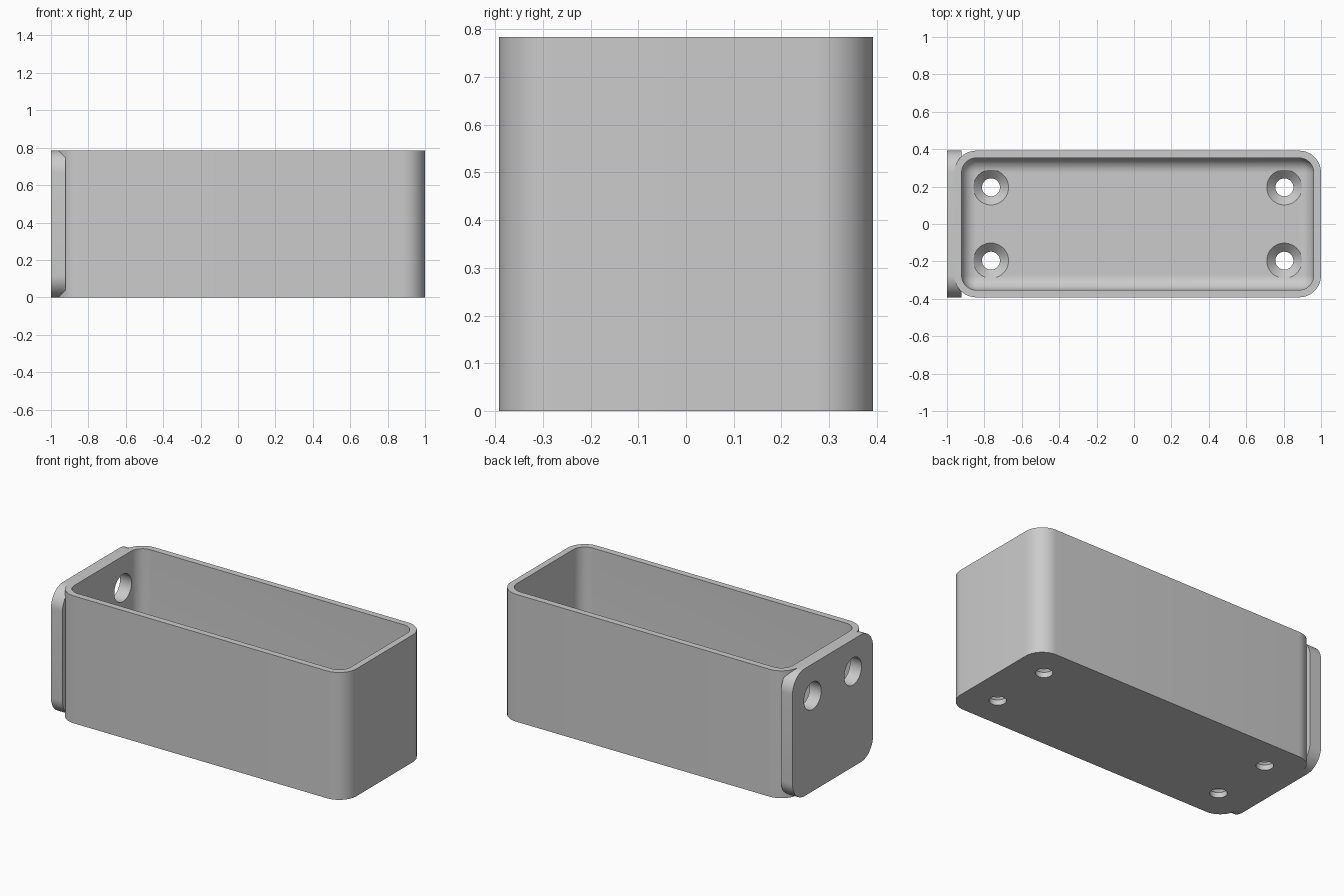
import bpy
import bmesh
import math
from mathutils import Matrix, Vector

cube = bpy.data.objects.get("Cube")
if cube:
    bpy.data.objects.remove(cube, do_unlink=True)

MM = 2 / 51                      # the box is 51 units long overall
WALL, FLOOR, PLATE = 1 * MM, 2 * MM, 2 * MM
HALF, HEIGHT = 10 * MM, 20 * MM
LEFT, RIGHT = -1 + WALL, 1.0     # x extent of the tray itself
CENTRE = (LEFT + RIGHT) / 2

grey = bpy.data.materials.new("plain grey")
grey.use_nodes = True
grey.diffuse_color = (0.6, 0.6, 0.6, 1)
grey.node_tree.nodes["Principled BSDF"].inputs["Base Color"].default_value = (0.6, 0.6, 0.6, 1)


def finish(name, bm):
    bmesh.ops.recalc_face_normals(bm, faces=bm.faces)
    mesh = bpy.data.meshes.new(name)
    bm.to_mesh(mesh)
    bm.free()
    mesh.materials.append(grey)
    obj = bpy.data.objects.new(name, mesh)
    bpy.context.collection.objects.link(obj)
    return obj


def rounded_box(name, low, high, radius, axis, round_bottom=False):
    """Box with the edges along one axis rounded, and the bottom rim if asked."""
    low, high = Vector(low), Vector(high)
    bm = bmesh.new()
    bmesh.ops.create_cube(bm, size=1)
    for v in bm.verts:
        v.co = (low + high) / 2 + v.co * (high - low)
    edges = []
    for e in bm.edges:
        a, b = (v.co for v in e.verts)
        along = abs((a - b).normalized()[axis]) > 0.9
        bottom = max(a.z, b.z) < low.z + 0.001
        if along or (round_bottom and bottom):
            edges.append(e)
    bmesh.ops.bevel(bm, geom=edges, offset=radius, offset_type='OFFSET',
                    segments=12, profile=0.5, affect='EDGES')
    return finish(name, bm)


def turned(name, profile, matrix):
    """Solid of revolution from (radius, height) pairs."""
    bm = bmesh.new()
    n = 48
    rings = [[bm.verts.new((r * math.cos(math.tau * i / n), r * math.sin(math.tau * i / n), z))
              for i in range(n)] for r, z in profile]
    for a, b in zip(rings, rings[1:]):
        for i in range(n):
            j = (i + 1) % n
            bm.faces.new((a[i], a[j], b[j], b[i]))
    bm.faces.new(rings[0])
    bm.faces.new(rings[-1])
    bm.transform(matrix)
    return finish(name, bm)


def combine(target, other, operation):
    mod = target.modifiers.new(operation, 'BOOLEAN')
    mod.operation, mod.solver, mod.object = operation, 'EXACT', other
    bpy.context.view_layer.objects.active = target
    bpy.ops.object.modifier_apply(modifier=mod.name)
    bpy.data.objects.remove(other, do_unlink=True)


# Tray shell joined with the end mounting plate
tray = rounded_box("tray_with_mounting_plate", (LEFT, -HALF, 0), (RIGHT, HALF, HEIGHT), 3 * MM, 2)
plate = rounded_box("mounting_plate", (-1, -HALF, 0), (-1 + PLATE, HALF, HEIGHT), 3 * MM, 0)
combine(tray, plate, 'UNION')

# Hollow inside with a filleted floor
cavity = rounded_box("cavity_cutter", (LEFT + WALL, -HALF + WALL, FLOOR),
                     (RIGHT - WALL, HALF - WALL, 1.2), 2 * MM, 2, round_bottom=True)
combine(tray, cavity, 'DIFFERENCE')

# Countersunk floor holes and plain holes through the plate
r_hole, r_sink, r_mount = 0.048, 0.094, 0.084
sink = [(r_hole, -0.1), (r_hole, FLOOR - (r_sink - r_hole)), (r_sink, FLOOR), (r_sink, 0.2)]
for side in (-1, 1):
    y = side * 5 * MM
    for end in (-1, 1):
        place = Matrix.Translation((CENTRE + end * 20 * MM, y, 0))
        combine(tray, turned("floor_hole_cutter", sink, place), 'DIFFERENCE')
    place = Matrix.Translation((-1, y, 15 * MM)) @ Matrix.Rotation(math.pi / 2, 4, 'Y')
    combine(tray, turned("plate_hole_cutter", [(r_mount, -0.1), (r_mount, 0.2)], place), 'DIFFERENCE')

# Smooth the rounded corners, keep the rims sharp
bpy.ops.object.select_all(action='DESELECT')
tray.select_set(True)
bpy.context.view_layer.objects.active = tray
bpy.ops.object.shade_smooth_by_angle(angle=math.radians(30))
